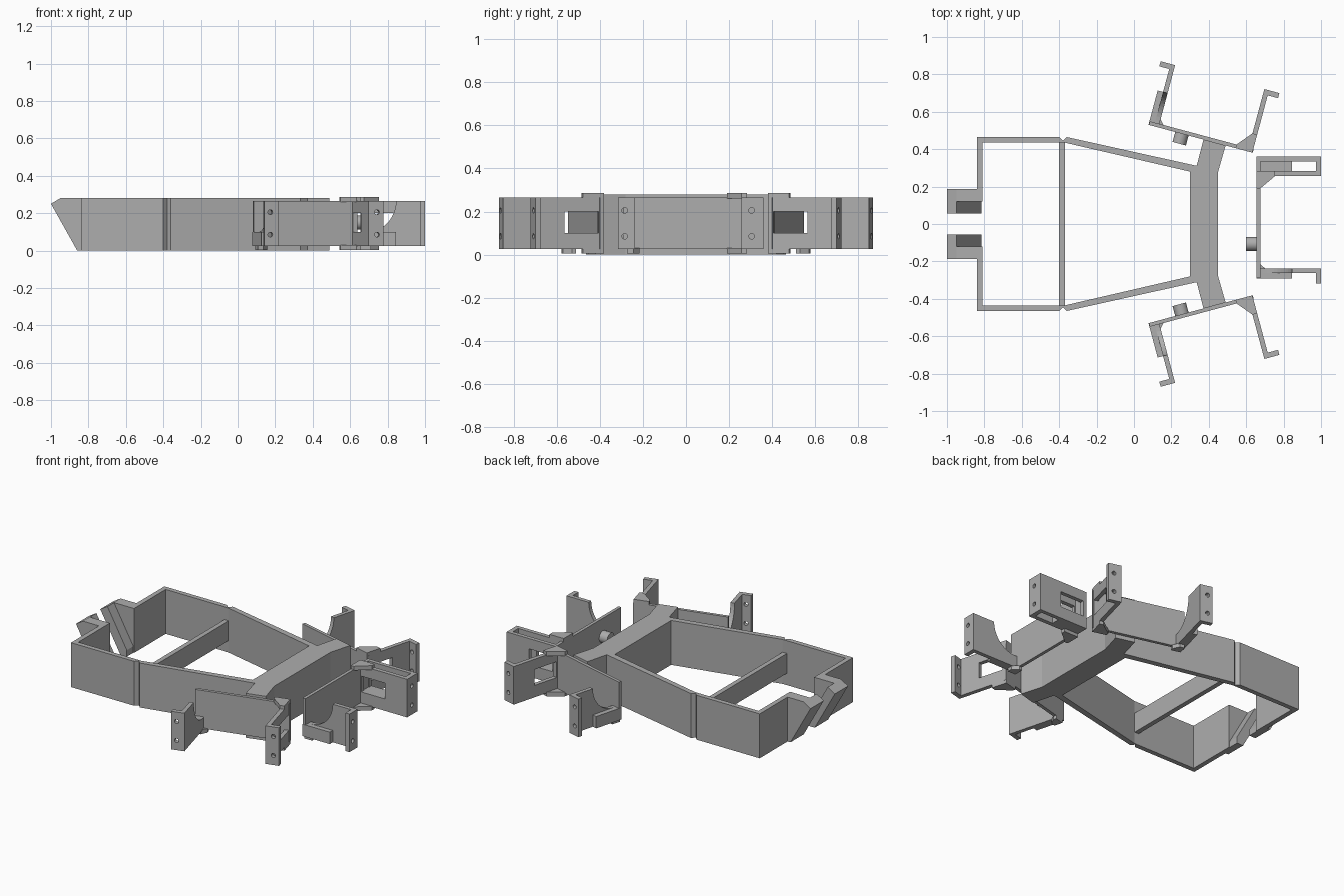
import bpy, bmesh, math
from mathutils import Matrix

cube = bpy.data.objects.get("Cube")
if cube:
    bpy.data.objects.remove(cube, do_unlink=True)

grey = bpy.data.materials.new("plain_grey")
grey.use_nodes = True
colour = (0.42, 0.42, 0.42, 1)
grey.diffuse_color = colour
grey.node_tree.nodes["Principled BSDF"].inputs["Base Color"].default_value = colour

H = 0.28                      # frame height
LOW, TOP = 0.025, 0.265       # bracket height range

# Profile axes: columns give where u, v and the extrusion go
AXES = {
    "Z": Matrix.Identity(4),
    "Y": Matrix(((1, 0, 0, 0), (0, 0, 1, 0), (0, 1, 0, 0), (0, 0, 0, 1))),
    "X": Matrix(((0, 0, 1, 0), (1, 0, 0, 0), (0, 1, 0, 0), (0, 0, 0, 1))),
}


def rect(u0, u1, v0, v1):
    return [(u0, v0), (u1, v0), (u1, v1), (u0, v1)]


def circle(u, v, r, n=20):
    return [(u + r * math.cos(i * math.tau / n), v + r * math.sin(i * math.tau / n))
            for i in range(n)]


def solid(name, axis, lo, hi, outline, holes=(), place=None, mirror=False):
    """Extrude a flat outline, with optional holes, between lo and hi."""
    curve = bpy.data.curves.new(name, "CURVE")
    curve.dimensions, curve.fill_mode = "2D", "BOTH"
    curve.extrude = (hi - lo) / 2
    for loop in [outline, *holes]:
        spline = curve.splines.new("POLY")
        spline.points.add(len(loop) - 1)
        for point, (u, v) in zip(spline.points, loop):
            point.co = (u, v, 0, 1)
        spline.use_cyclic_u = True
    temp = bpy.data.objects.new(name + "_profile", curve)
    mesh = bpy.data.meshes.new_from_object(temp)
    bpy.data.objects.remove(temp)
    bpy.data.curves.remove(curve)
    mesh.name = name
    mesh.transform((place or Matrix()) @ AXES[axis] @ Matrix.Translation((0, 0, (lo + hi) / 2)))
    bm = bmesh.new()
    bm.from_mesh(mesh)
    bmesh.ops.remove_doubles(bm, verts=bm.verts, dist=1e-5)
    bmesh.ops.recalc_face_normals(bm, faces=bm.faces)
    for face in bm.faces:
        face.smooth = False
    bm.to_mesh(mesh)
    bm.free()
    mesh.materials.clear()
    mesh.materials.append(grey)
    obj = bpy.data.objects.new(name, mesh)
    bpy.context.collection.objects.link(obj)
    if mirror:
        mod = obj.modifiers.new("mirror", "MIRROR")
        mod.use_axis = (False, True, False)
        mod.use_mirror_merge = False
    return obj


# Frame: end wall, side wall with hinge groove, and tapering wall
solid("frame_wall", "Z", 0, H, [
    (-0.84, 0.185), (-0.84, 0.465), (-0.40, 0.465), (-0.38, 0.445), (-0.36, 0.465),
    (0.34, 0.31), (0.30, 0.28), (-0.37, 0.435), (-0.81, 0.435), (-0.81, 0.185)], mirror=True)

# Crossmember with flared ends
half = [(0.45, 0.28), (0.49, 0.42), (0.372, 0.452), (0.335, 0.31), (0.30, 0.28)]
solid("crossmember", "Z", 0, H, half + [(x, -y) for x, y in reversed(half)])
solid("frame_tie_bar", "X", -0.40, -0.37, rect(-0.437, 0.437, 0.075, 0.2))

# Slanted mounting prongs: a full outer cheek and a slanted inner ledge
slant = [(-0.86, 0), (-1.0, 0.25), (-0.95, H)]
solid("prong_cheek", "Y", 0.12, 0.187, slant + [(-0.81, H), (-0.81, 0)], mirror=True)
solid("prong_ledge", "Y", 0.055, 0.12, slant + [(-0.815, 0.04), (-0.815, 0)], mirror=True)


def bracket(prefix, place, looped):
    def part(name, *args):
        return solid(prefix + "_" + name, *args, place=place)

    # Back plate and round boss
    part("plate", "X", 0.655, 0.675, rect(-0.29, 0.285, LOW, TOP))
    boss = part("boss", "X", 0.60, 0.657, circle(-0.107, 0.15, 0.037, 32))
    for face in boss.data.polygons:
        face.use_smooth = True
    boss.data.set_sharp_from_angle(angle=math.radians(40))

    # Windowed arm
    window = rect(0.68, 0.845, 0.1, 0.2)
    part("window_arm", "Y", 0.257, 0.283, rect(0.655, 1.0, LOW, TOP), [window])
    outer = 0.36 if looped else 0.34

    # Arm with a round scoop cut from its upper inside corner
    scoop = [(0.69 + 0.155 * math.cos(a), TOP - 0.165 * math.sin(a))
             for a in [i * math.pi / 24 for i in range(13)]]
    part("scooped_arm", "Y", -0.262, -0.237,
         [(0.66, LOW), (1.0, LOW), (1.0, TOP)] + scoop + [(0.66, 0.1)])
    part("scooped_arm_lug", "Y", -0.292, -0.237, rect(0.655, 0.845, LOW, 0.1))

    # End flanges with screw holes
    for name, y0, y1, hole in (("window_flange", 0.257, outer, 0.305),
                               ("scooped_flange", -0.317, -0.237, -0.285)):
        part(name, "X", 0.972, 1.0, rect(y0, y1, LOW, TOP),
             [circle(hole, z, 0.013) for z in (0.085, 0.205)])

    # Corner gussets above and below
    for name, z0, z1 in (("upper_gusset", TOP - 0.005, 0.286), ("lower_gusset", 0.004, LOW + 0.005)):
        part(name, "Z", z0, z1, [(0.655, 0.19), (0.675, 0.19), (0.755, 0.257),
                                 (0.755, 0.283), (0.655, 0.283)])
    part("small_gusset", "Z", 0.004, LOW + 0.005,
         [(0.655, -0.215), (0.675, -0.215), (0.71, -0.245), (0.71, -0.275), (0.655, -0.275)])

    # Closed outer loop
    if looped:
        part("loop_wall", "Y", 0.335, 0.36, rect(0.655, 1.0, LOW, TOP), [window])
        part("loop_root", "X", 0.655, 0.675, rect(0.283, 0.337, LOW, TOP))
        part("loop_floor", "Z", LOW, 0.1, rect(0.67, 0.845, 0.28, 0.338))


right_place = Matrix.Translation((0.19, 0.178, 0)) @ Matrix.Rotation(math.radians(-75), 4, "Z")
bracket("end_bracket", Matrix(), True)
bracket("front_bracket", right_place, False)
bracket("back_bracket", Matrix.Diagonal((1, -1, 1, 1)) @ right_place, False)
